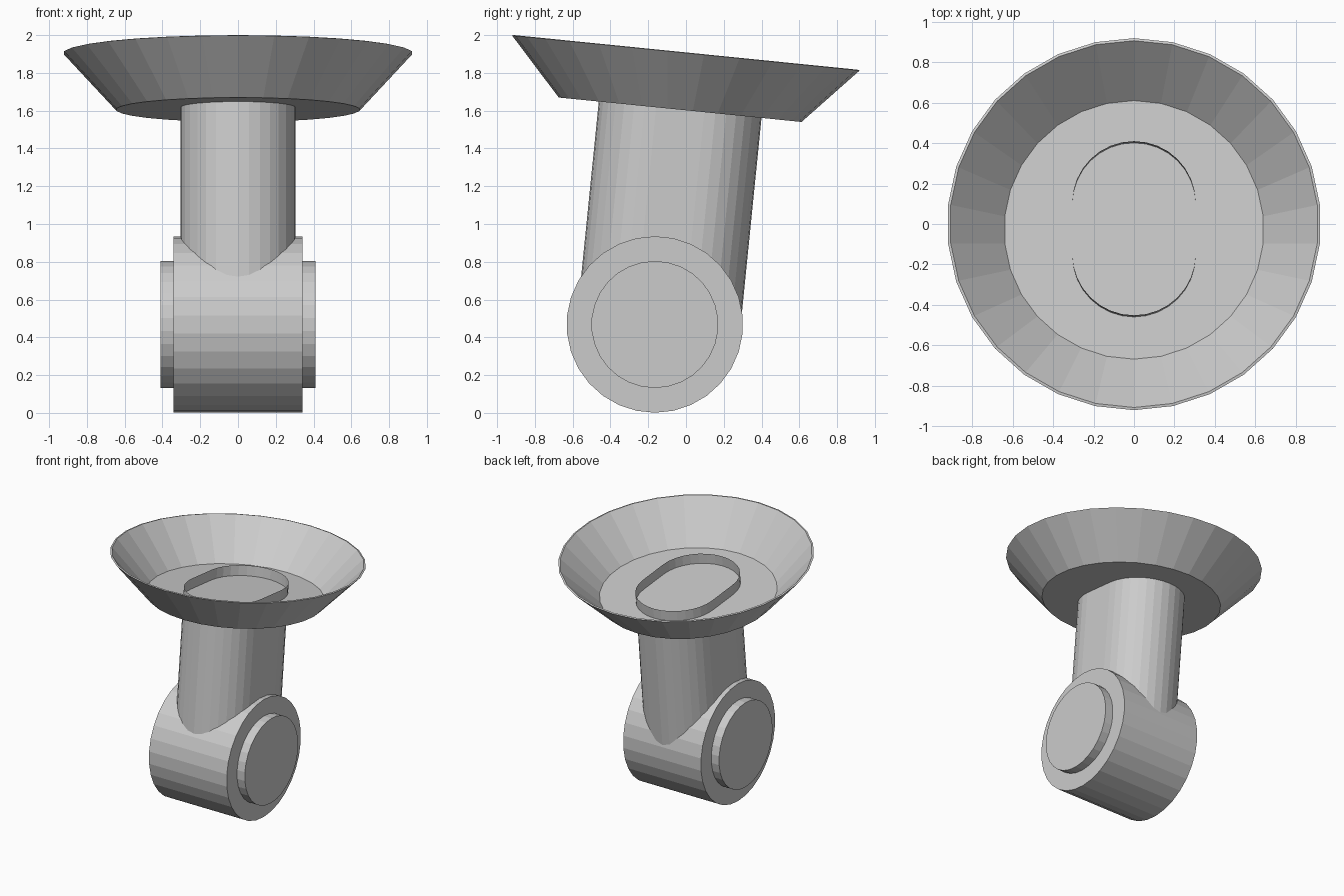
import bpy, bmesh
from math import sin, cos, pi, radians
from mathutils import Matrix

if "Cube" in bpy.data.objects:
    bpy.data.objects.remove(bpy.data.objects["Cube"])

SIDES = 30


def circle(r, z):
    # first corner lies on the +y axis
    return [(r * cos(pi / 2 + 2 * pi * i / SIDES),
             r * sin(pi / 2 + 2 * pi * i / SIDES), z) for i in range(SIDES)]


def slot(r, half, z, n=16):
    # stadium outline, long along y
    pts = []
    for start, y in ((0, half), (pi, -half)):
        pts += [(r * cos(start + pi * i / n), y + r * sin(start + pi * i / n), z)
                for i in range(n + 1)]
    return pts


def loft(name, rings, matrix, caps=True):
    bm = bmesh.new()
    loops = [[bm.verts.new(p) for p in ring] for ring in rings]
    for a, b in zip(loops, loops[1:]):
        for i in range(len(a)):
            j = (i + 1) % len(a)
            bm.faces.new((a[i], a[j], b[j], b[i]))
    if caps:
        bm.faces.new(loops[0][::-1])
        bm.faces.new(loops[-1])
    bm.transform(matrix)
    mesh = bpy.data.meshes.new(name)
    bm.to_mesh(mesh)
    bm.free()
    obj = bpy.data.objects.new(name, mesh)
    bpy.context.collection.objects.link(obj)
    return obj


# Tilted frame shared by dish and stem, origin at the dish underside
tilt = Matrix.Translation((0, -0.031, 1.605)) @ Matrix.Rotation(radians(-5.75), 4, 'X')

# Thin-walled dish with a flat floor
loft("dish", [circle(0.646, 0), circle(0.925, 0.302),
              circle(0.912, 0.305), circle(0.643, 0.02)], tilt)

# Open slot-shaped tube, its upper end standing proud of the dish floor
loft("stem", [slot(0.305, 0.128, -1.1), slot(0.305, 0.128, 0.1)], tilt, caps=False)

# Horizontal barrel with a raised round boss on each end
barrel = Matrix.Translation((0, -0.165, 0.468)) @ Matrix(
    ((0, 0, 1, 0), (1, 0, 0, 0), (0, 1, 0, 0), (0, 0, 0, 1)))
loft("barrel", [circle(0.336, -0.41), circle(0.336, -0.342), circle(0.467, -0.342),
                circle(0.467, 0.342), circle(0.336, 0.342), circle(0.336, 0.41)], barrel)
